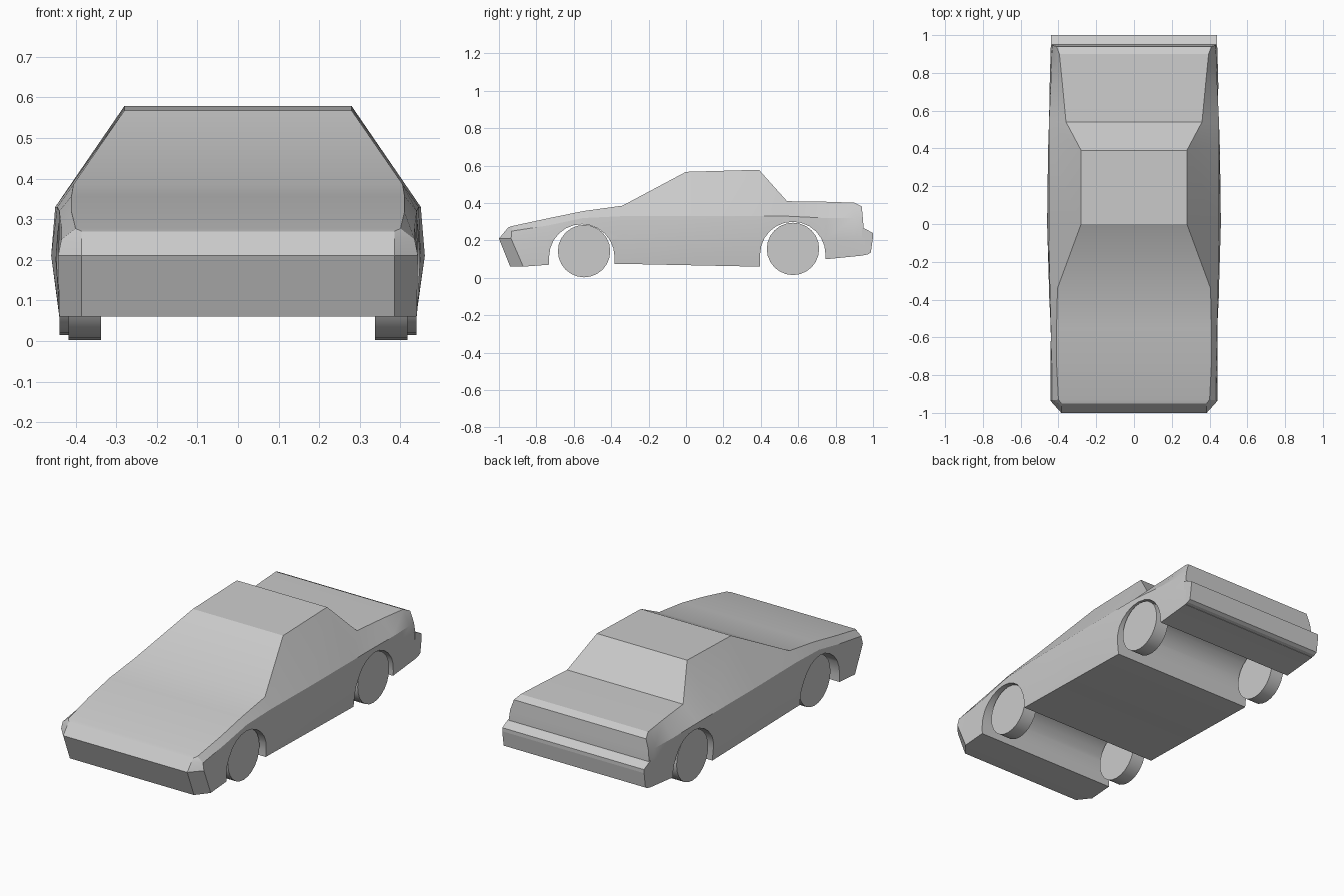
import bpy, bmesh, math

if "Cube" in bpy.data.objects:
    bpy.data.objects.remove(bpy.data.objects["Cube"])

BELLY_X, MID_Z = 0.44, 0.21


def make_object(name, bm):
    bmesh.ops.recalc_face_normals(bm, faces=bm.faces)
    mesh = bpy.data.meshes.new(name)
    bm.to_mesh(mesh)
    bm.free()
    obj = bpy.data.objects.new(name, mesh)
    bpy.context.collection.objects.link(obj)
    return obj


def smooth(obj, angle):
    bpy.ops.object.select_all(action='DESELECT')
    obj.select_set(True)
    bpy.context.view_layer.objects.active = obj
    bpy.ops.object.shade_smooth_by_angle(angle=math.radians(angle))


def extrude_profile(name, profile, half_width):
    """Side profile (y, z) extruded across the car."""
    bm = bmesh.new()
    sides = [[bm.verts.new((x, y, z)) for y, z in profile]
             for x in (-half_width, half_width)]
    n = len(profile)
    for i in range(n):
        j = (i + 1) % n
        bm.faces.new((sides[0][i], sides[0][j], sides[1][j], sides[1][i]))
    for s in sides:
        bm.faces.new(s)
    return make_object(name, bm)


# Body stations: y at bottom, middle, top; z bottom, belt, top; x middle, belt, top
stations = [
    (-0.94, -1.00, -0.95, 0.06, 0.255, 0.27, 0.385, 0.385, 0.385),
    (-0.87, -0.935, -0.93, 0.06, 0.25, 0.277, 0.443, 0.435, 0.40),
    (-0.74, -0.74, -0.74, 0.07, 0.28, 0.318, 0.442, 0.435, 0.41),
    (-0.55, -0.55, -0.55, 0.075, 0.32, 0.357, 0.445, 0.44, 0.41),
    (-0.34, -0.34, -0.34, 0.075, 0.33, 0.386, 0.45, 0.445, 0.405),
    (0.00, 0.00, 0.00, 0.068, 0.33, 0.567, 0.46, 0.45, 0.28),
    (0.39, 0.39, 0.39, 0.06, 0.33, 0.578, 0.455, 0.45, 0.28),
    (0.54, 0.54, 0.54, 0.07, 0.33, 0.41, 0.45, 0.45, 0.36),
    (0.75, 0.75, 0.75, 0.10, 0.32, 0.407, 0.446, 0.44, 0.38),
    (0.90, 0.90, 0.90, 0.115, 0.32, 0.402, 0.442, 0.435, 0.395),
    (0.95, 0.955, 0.94, 0.12, 0.32, 0.382, 0.44, 0.43, 0.41),
]


def ring_points(s):
    yb, ym, yt, zb, zbelt, zt, xm, xbelt, xt = s
    ybelt = ym + (yt - ym) * (zbelt - MID_Z) / (zt - MID_Z)
    xb = min(BELLY_X, xm)
    half = [(xb, yb, zb), (xm, ym, MID_Z), (xbelt, ybelt, zbelt), (xt, yt, zt)]
    return half + [(-x, y, z) for x, y, z in reversed(half)]


bm = bmesh.new()
rings = [[bm.verts.new(p) for p in ring_points(s)] for s in stations]
for a, b in zip(rings, rings[1:]):
    for i in range(8):
        j = (i + 1) % 8
        bm.faces.new((a[i], a[j], b[j], b[i]))
for r in (rings[0], rings[-1]):
    for i in range(3):
        bm.faces.new((r[i], r[i + 1], r[6 - i], r[7 - i]))
body = make_object("car_body", bm)

# Wheel wells cut right across the body
for label, y, z in (("front", -0.557, 0.112), ("rear", 0.571, 0.125)):
    r = 0.175
    arch = [(y + r * math.cos(math.pi * i / 12), z + r * math.sin(math.pi * i / 12))
            for i in range(13)]
    cutter = extrude_profile(label + "_well_cutter", arch + [(y - r, -0.1), (y + r, -0.1)], 0.6)
    cutter.hide_render = True
    mod = body.modifiers.new(label + "_well", 'BOOLEAN')
    mod.operation = 'DIFFERENCE'
    mod.solver = 'EXACT'
    mod.object = cutter
    bpy.context.view_layer.objects.active = body
    bpy.ops.object.modifier_apply(modifier=mod.name)
    bpy.data.objects.remove(cutter)
smooth(body, 22)

# Rear bumper
extrude_profile("rear_bumper", [(0.94, 0.268), (0.958, 0.262), (1.0, 0.24), (1.0, 0.22),
                                (0.988, 0.135), (0.97, 0.125), (0.94, 0.12)], 0.44)

# Wheels
for label, y, z, x in (("front", -0.545, 0.143, 0.377), ("rear", 0.572, 0.155, 0.40)):
    for side, sign in (("left", -1), ("right", 1)):
        bpy.ops.mesh.primitive_cylinder_add(vertices=24, radius=0.14, depth=0.08,
                                            location=(sign * x, y, z),
                                            rotation=(0, math.pi / 2, 0))
        wheel = bpy.context.object
        wheel.name = f"{label}_{side}_wheel"
        smooth(wheel, 30)
